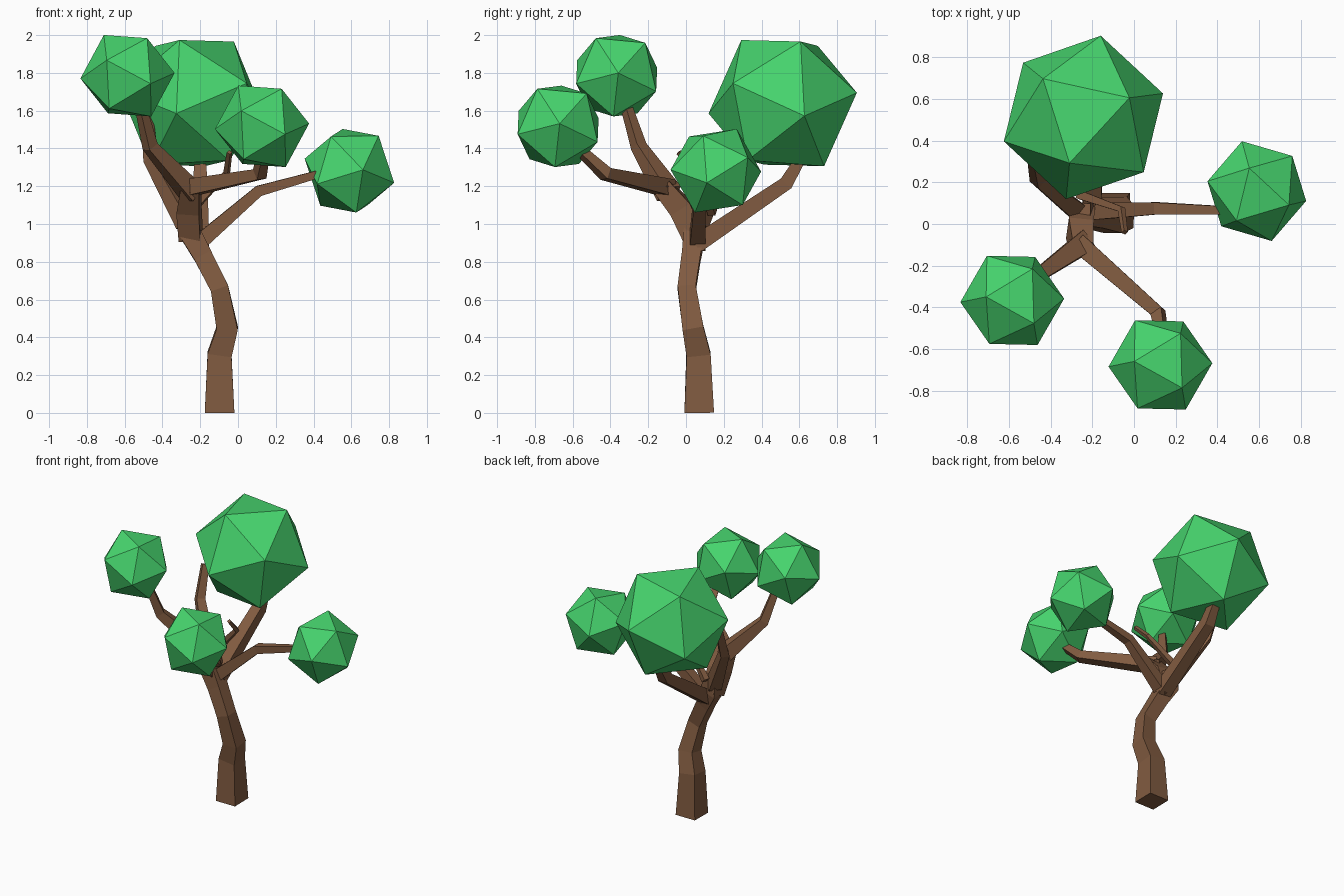
import bpy, bmesh
from mathutils import Vector, Matrix

if "Cube" in bpy.data.objects:
    bpy.data.objects.remove(bpy.data.objects["Cube"])

X, Z = Vector((1, 0, 0)), Vector((0, 0, 1))


def material(name, color):
    mat = bpy.data.materials.new(name)
    mat.diffuse_color = (*color, 1)
    mat.use_nodes = True
    mat.node_tree.nodes["Principled BSDF"].inputs["Base Color"].default_value = mat.diffuse_color
    return mat


bark = material("bark", (0.22, 0.105, 0.052))
leaf = material("leaf", (0.062, 0.66, 0.155))


def add_object(name, bm, mat):
    bmesh.ops.recalc_face_normals(bm, faces=bm.faces)
    mesh = bpy.data.meshes.new(name)
    bm.to_mesh(mesh)
    bm.free()
    mesh.materials.append(mat)
    obj = bpy.data.objects.new(name, mesh)
    bpy.context.collection.objects.link(obj)
    return obj


def limb(name, stations):
    """Square tapered tube through (x, y, z, width) stations."""
    pts = [Vector(s[:3]) for s in stations]
    dirs = [(b - a).normalized() for a, b in zip(pts, pts[1:])]
    side = Z.cross(dirs[0])
    if side.length < 0.3:
        side = X.copy()
    bm = bmesh.new()
    rings = []
    for i, p in enumerate(pts):
        t = (dirs[max(i - 1, 0)] + dirs[min(i, len(dirs) - 1)]).normalized()
        side = (side - t * side.dot(t)).normalized()
        other = t.cross(side)
        h = stations[i][3] / 2
        rings.append([bm.verts.new(p + side * h * a + other * h * b)
                      for a, b in ((-1, -1), (1, -1), (1, 1), (-1, 1))])
    for r, s in zip(rings, rings[1:]):
        for k in range(4):
            n = (k + 1) % 4
            bm.faces.new((r[k], r[n], s[n], s[k]))
    bm.faces.new(rings[0][::-1])
    bm.faces.new(rings[-1])
    return add_object(name, bm, bark)


def foliage(name, center, radius, corner, neighbour):
    """Icosahedron turned so one corner and an adjacent corner point as given."""
    w = Vector(corner).normalized()
    n = Vector(neighbour)
    u = (n - w * n.dot(w)).normalized()
    turn = Matrix((u, w.cross(u), w)).transposed().to_4x4()
    bm = bmesh.new()
    bmesh.ops.create_icosphere(bm, subdivisions=1, radius=radius,
                               matrix=Matrix.Translation(center) @ turn)
    return add_object(name, bm, leaf)


# Trunk
limb("trunk", [(-.0975, .07, 0, .157), (-.0975, .066, .31, .128),
               (-.057, .037, .45, .112), (-.098, .004, .66, .096),
               (-.185, .028, .83, .1), (-.25, .045, .945, .115),
               (-.26, .05, 1.06, .1)])

# Forked limb towards the front
limb("front_limb", [(-.25, .045, .93, .115), (-.26, -.025, 1.08, .12),
                    (-.25, -.125, 1.2, .1)])
limb("front_right_branch", [(-.27, -.09, 1.19, .09), (.115, -.425, 1.265, .062),
                            (.14, -.56, 1.39, .045)])
limb("front_left_branch", [(-.24, -.09, 1.16, .105), (-.465, -.25, 1.41, .062),
                           (-.515, -.315, 1.62, .045)])

# Side and rear branches
limb("right_branch", [(-.22, .06, .89, .085), (.11, .075, 1.175, .058),
                      (.44, .065, 1.268, .04)])
limb("back_branch", [(-.2, .05, .89, .095), (-.2, .53, 1.215, .075),
                     (-.2, .61, 1.35, .055)])
limb("back_left_branch", [(-.27, .06, 1.0, .09), (-.46, .21, 1.34, .06),
                          (-.48, .3, 1.56, .045)])
limb("twig", [(-.26, .14, 1.06, .042), (-.06, .07, 1.27, .028),
              (-.045, -.04, 1.38, .022)])

# Foliage clumps
foliage("back_foliage", (-.243, .512, 1.64), .405, (-.067, -.22, .335), (.22, .096, .32))
small = ((-.125, .017, .215), (.103, -.11, .2))
foliage("front_left_foliage", (-.585, -.367, 1.785), .25, *small)
foliage("front_right_foliage", (.127, -.677, 1.517), .25, *small)
foliage("right_foliage", (.59, .158, 1.282), .25, (-.036, .11, .22), (.158, -.068, .19))
